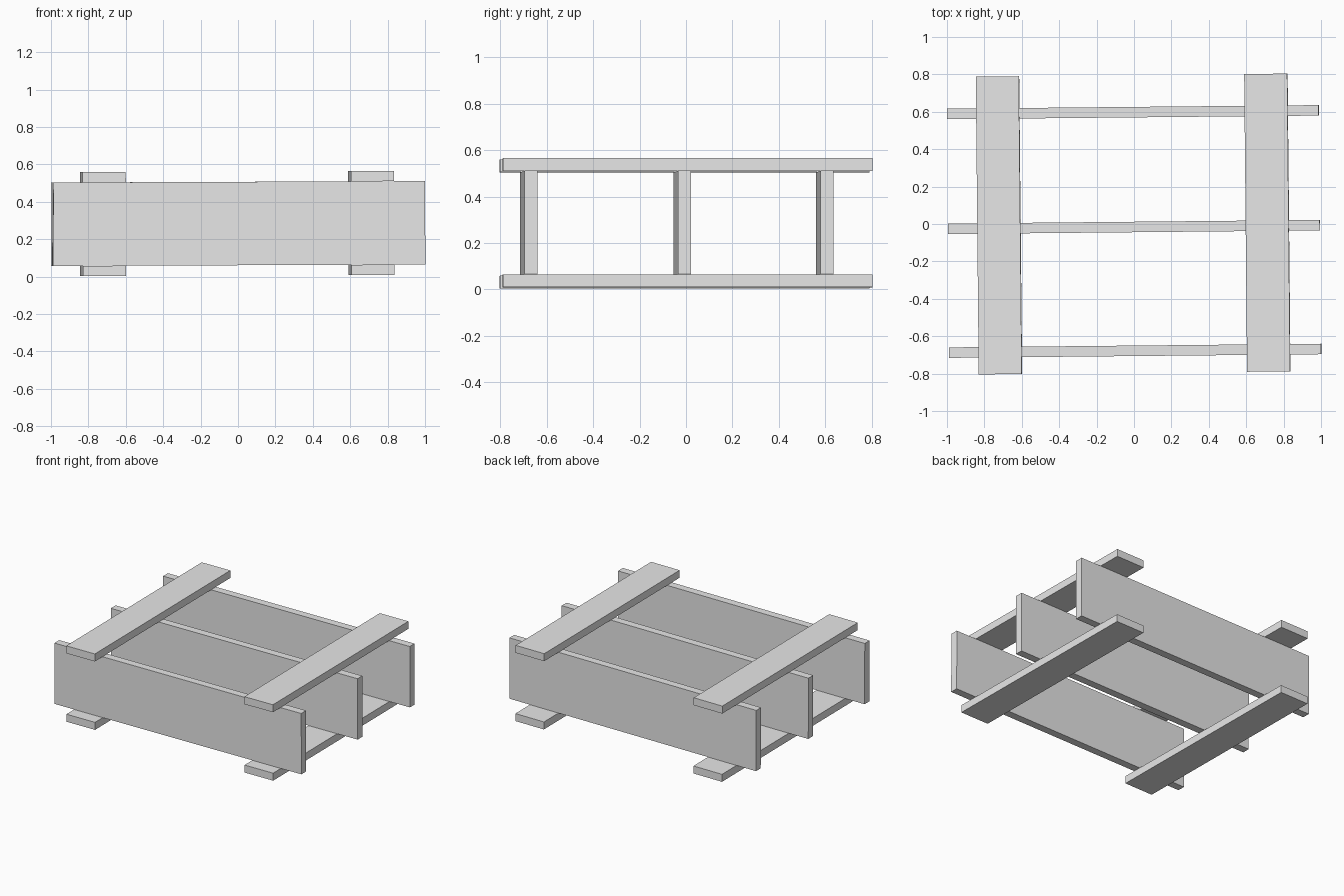
import bpy
from mathutils import Matrix, Vector

if "Cube" in bpy.data.objects:
    bpy.data.objects.remove(bpy.data.objects["Cube"])

grey = bpy.data.materials.new("plain grey")
grey.diffuse_color = (0.8, 0.8, 0.8, 1)
grey.use_nodes = True
grey.node_tree.nodes["Principled BSDF"].inputs["Base Color"].default_value = grey.diffuse_color

# The whole frame is turned very slightly off the axes
CENTRE = Vector((0, 0, 0.284))
TILT = (Matrix.Translation(CENTRE) @ Matrix.Rotation(0.0098, 4, 'Z')
        @ Matrix.Rotation(-0.004, 4, 'Y') @ Matrix.Translation(-CENTRE))


def board(name, size, location):
    bpy.ops.mesh.primitive_cube_add(size=1)
    ob = bpy.context.object
    ob.name = name
    ob.data.transform(TILT @ Matrix.Translation(location) @ Matrix.Diagonal((*size, 1)))
    ob.data.materials.append(grey)
    return ob


# Three upright planks running side to side
for name, y in (("front_plank", -0.678), ("middle_plank", -0.016), ("back_plank", 0.598)):
    board(name, (1.988, 0.056, 0.446), (0, y, 0.284))

# Flat battens across the top and bottom of the planks
for level, z in (("bottom", 0.0335), ("top", 0.5345)):
    for side, x in (("left", -0.722), ("right", 0.713)):
        board(f"{level}_{side}_batten", (0.23, 1.592, 0.055), (x, 0, z))
